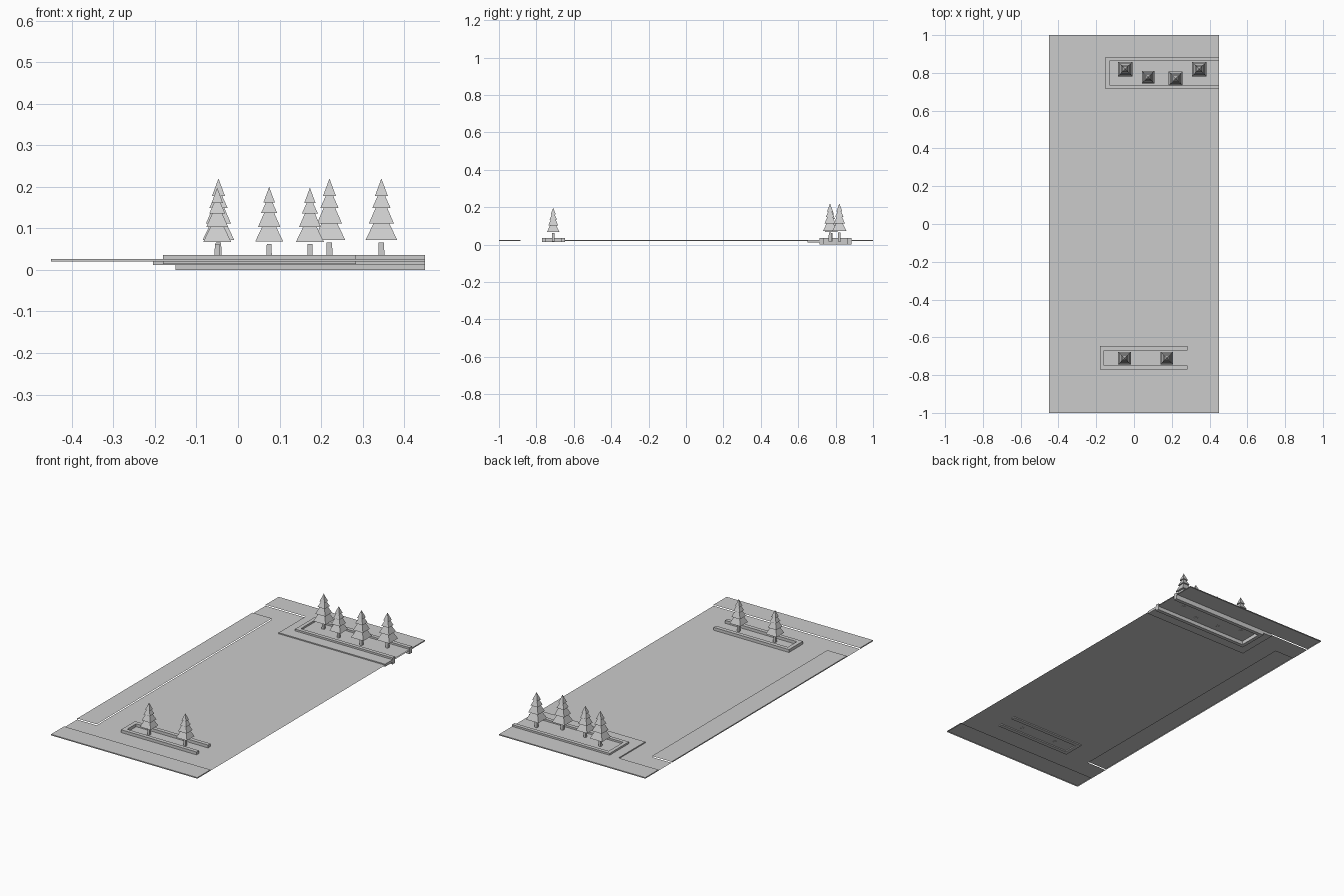
import bpy, bmesh

cube = bpy.data.objects.get("Cube")
if cube:
    bpy.data.objects.remove(cube, do_unlink=True)

grey = bpy.data.materials.new("plain_grey")
grey.use_nodes = True
grey.diffuse_color = (0.6, 0.6, 0.6, 1)
grey.node_tree.nodes["Principled BSDF"].inputs["Base Color"].default_value = (0.6, 0.6, 0.6, 1)

EDGE_X, EDGE_Y = 0.45, 1.0
GROUND, RAISED = 0.02, 0.026
STRIP_Y = 0.885          # inner edge of the end strips
SIDE_X, SIDE_Y = -0.33, 0.77


def finish(name, bm):
    mesh = bpy.data.meshes.new(name)
    bm.to_mesh(mesh)
    bm.free()
    mesh.materials.append(grey)
    obj = bpy.data.objects.new(name, mesh)
    bpy.context.collection.objects.link(obj)
    return obj


def sheet(name, outline, z, skirts=(), low=GROUND):
    """Flat counter-clockwise outline with walls hung below chosen edges."""
    bm = bmesh.new()
    top = [bm.verts.new((x, y, z)) for x, y in outline]
    bm.faces.new(top)
    for i in skirts:
        a, b = top[i], top[(i + 1) % len(top)]
        c, d = (bm.verts.new((v.co.x, v.co.y, low)) for v in (b, a))
        bm.faces.new((b, a, d, c))
    return finish(name, bm)


def rect(x0, x1, y0, y1):
    return [(x0, y0), (x1, y0), (x1, y1), (x0, y1)]


def prism(name, outline, z0, z1):
    bm = bmesh.new()
    face = bm.faces.new([bm.verts.new((x, y, z0)) for x, y in outline])
    new = bmesh.ops.extrude_face_region(bm, geom=[face])["geom"]
    for v in new:
        if isinstance(v, bmesh.types.BMVert):
            v.co.z = z1
    bmesh.ops.recalc_face_normals(bm, faces=bm.faces)
    return finish(name, bm)


def u_curb(name, x0, x1, y0, y1, w, z0, z1):
    """Border open towards +x."""
    prism(name, [(x0, y0), (x1, y0), (x1, y0 + w), (x0 + w, y0 + w),
                 (x0 + w, y1 - w), (x1, y1 - w), (x1, y1), (x0, y1)], z0, z1)


# Ground with a notch for the side strip
sheet("main_ground", [(-EDGE_X, -STRIP_Y), (EDGE_X, -STRIP_Y), (EDGE_X, STRIP_Y),
                      (-EDGE_X, STRIP_Y), (-EDGE_X, SIDE_Y), (SIDE_X, SIDE_Y),
                      (SIDE_X, -SIDE_Y), (-EDGE_X, -SIDE_Y)], GROUND)

# Slightly raised strips, walled only on the outside
sheet("front_strip", rect(-EDGE_X, EDGE_X, -EDGE_Y, -STRIP_Y), RAISED, (0, 1, 3))
sheet("back_strip", rect(-EDGE_X, EDGE_X, STRIP_Y, EDGE_Y), RAISED, (1, 2, 3))
sheet("side_strip", rect(-EDGE_X, SIDE_X, -SIDE_Y, SIDE_Y), RAISED, (3,))

# Rear pavement, planter borders and soil
prism("rear_pavement", [(-0.205, 0.65), (EDGE_X, 0.65), (EDGE_X, 0.715),
                        (-0.15, 0.715), (-0.15, STRIP_Y), (-0.205, STRIP_Y)], 0.012, RAISED)
u_curb("rear_planter_border", -0.15, EDGE_X, 0.715, STRIP_Y, 0.021, 0.0, 0.036)
sheet("rear_planter_soil", rect(-0.13, EDGE_X, 0.735, 0.865), RAISED)
u_curb("front_planter_border", -0.18, 0.284, -0.77, -0.647, 0.022, 0.014, 0.036)


# Trees: square trunk and four stacked square tiers
def frustum(bm, x, y, z0, z1, r0, r1):
    corners = ((-1, -1), (1, -1), (1, 1), (-1, 1))
    low = [bm.verts.new((x + a * r0, y + b * r0, z0)) for a, b in corners]
    bm.faces.new(low[::-1])
    if r1 == 0:
        tip = bm.verts.new((x, y, z1))
        for i in range(4):
            bm.faces.new((low[i], low[(i + 1) % 4], tip))
        return
    high = [bm.verts.new((x + a * r1, y + b * r1, z1)) for a, b in corners]
    bm.faces.new(high)
    for i in range(4):
        j = (i + 1) % 4
        bm.faces.new((low[i], low[j], high[j], high[i]))


TIERS = [(0.037, 0.077, 0.038, 0.019), (0.077, 0.114, 0.030, 0.014),
         (0.114, 0.143, 0.022, 0.009), (0.143, 0.185, 0.0155, 0)]


def tree(name, x, y, s, base=0.035):
    bm = bmesh.new()
    frustum(bm, x, y, 0.017, base + 0.031 * s, 0.0075 * s, 0.0065 * s)
    finish(name + "_trunk", bm)
    bm = bmesh.new()
    for z0, z1, r0, r1 in TIERS:
        frustum(bm, x, y, base + z0 * s, base + z1 * s, r0 * s, r1 * s)
    finish(name + "_foliage", bm)


rear = [(-0.047, 0.82, 1), (0.075, 0.777, 0.89), (0.22, 0.77, 1), (0.345, 0.82, 1)]
front = [(-0.05, -0.71, 0.88), (0.173, -0.71, 0.88)]
for row, spots in (("rear", rear), ("front", front)):
    for i, (x, y, s) in enumerate(spots, 1):
        tree(f"{row}_tree_{i}", x, y, s)
